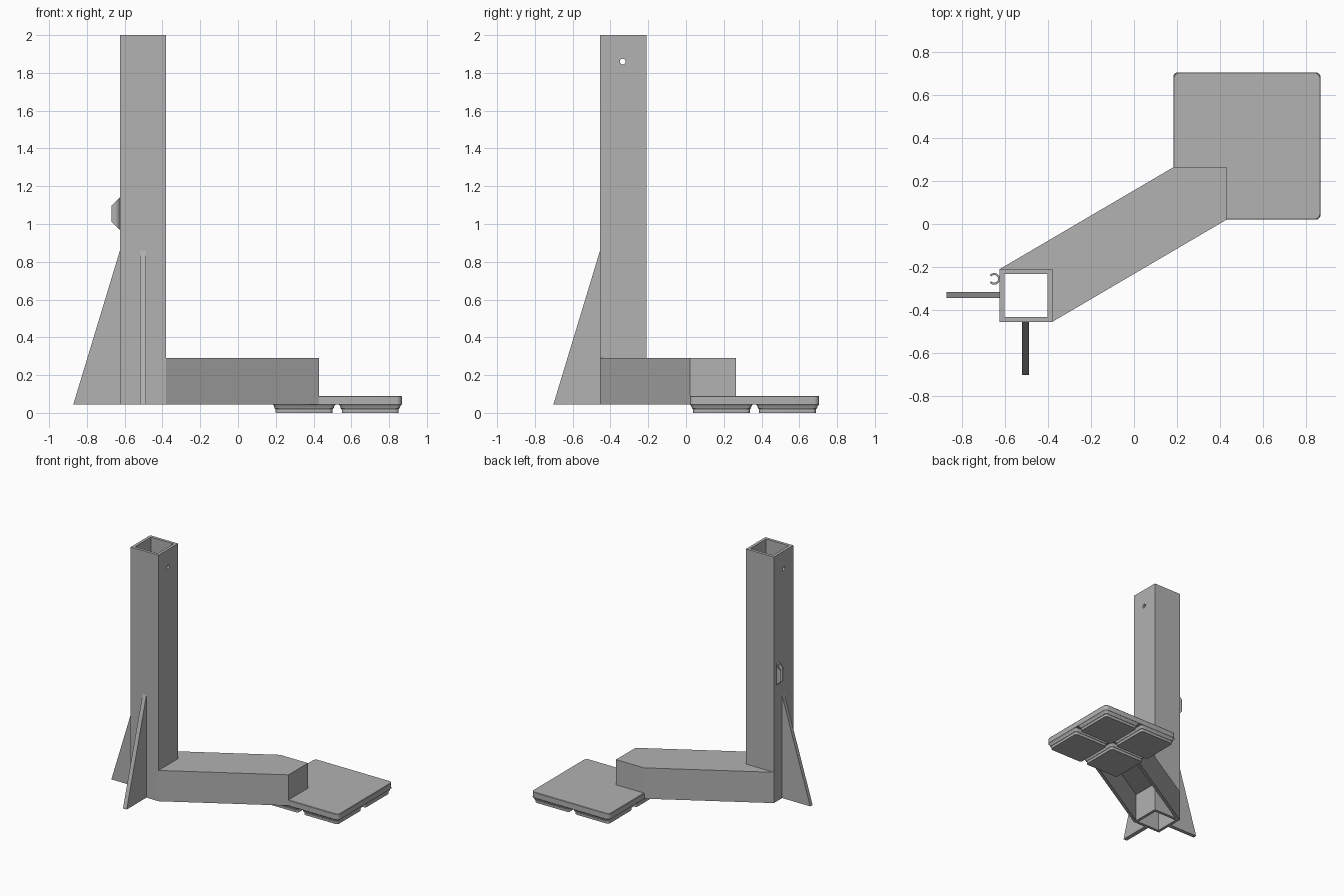
import bpy, bmesh, math
from mathutils import Vector

if "Cube" in bpy.data.objects:
    bpy.data.objects.remove(bpy.data.objects["Cube"])

GREY = (0.445, 0.445, 0.445, 1)
grey = bpy.data.materials.new("plain_grey")
grey.use_nodes = True
grey.diffuse_color = GREY
grey.node_tree.nodes["Principled BSDF"].inputs["Base Color"].default_value = GREY

BASE, WALL = 0.045, 0.023
X0, X1, Y0, Y1 = -0.625, -0.38, -0.455, -0.21     # column footprint
SHIFT = Vector((0.81, 0.475))                      # column to arm end


def make(name, bm):
    bmesh.ops.recalc_face_normals(bm, faces=bm.faces)
    mesh = bpy.data.meshes.new(name)
    bm.to_mesh(mesh)
    bm.free()
    mesh.materials.append(grey)
    obj = bpy.data.objects.new(name, mesh)
    bpy.context.collection.objects.link(obj)
    return obj


def loft(name, rings, caps=True):
    """Skin matching rings of points, with optional end caps."""
    bm = bmesh.new()
    loops = [[bm.verts.new(p) for p in ring] for ring in rings]
    n = len(loops[0])
    for a, b in zip(loops, loops[1:]):
        for i in range(n):
            j = (i + 1) % n
            bm.faces.new((a[i], a[j], b[j], b[i]))
    if caps:
        bm.faces.new(loops[0])
        bm.faces.new(loops[-1])
    return make(name, bm)


def flat(points, z):
    return [(x, y, z) for x, y in points]


def rect(x0, x1, y0, y1):
    return [(x0, y0), (x1, y0), (x1, y1), (x0, y1)]


def rounded(cx, cy, half, r, steps=5):
    pts = []
    for q, (sx, sy) in enumerate([(1, 1), (-1, 1), (-1, -1), (1, -1)]):
        for s in range(steps + 1):
            a = math.pi / 2 * (q + s / steps)
            pts.append((cx + sx * (half - r) + r * math.cos(a),
                        cy + sy * (half - r) + r * math.sin(a)))
    return pts


def select_only(obj):
    bpy.ops.object.select_all(action='DESELECT')
    obj.select_set(True)
    bpy.context.view_layer.objects.active = obj


def apply(obj, mod):
    select_only(obj)
    bpy.ops.object.modifier_apply(modifier=mod.name)


def cut(obj, cutter):
    cutter.hide_render = True
    mod = obj.modifiers.new("cut", 'BOOLEAN')
    mod.operation, mod.solver, mod.object = 'DIFFERENCE', 'EXACT', cutter
    apply(obj, mod)
    bpy.data.objects.remove(cutter)


def smooth(obj):
    select_only(obj)
    bpy.ops.object.shade_smooth_by_angle(angle=math.radians(30))


# Square tube column, open at both ends, with a cross hole near the top
outer = rect(X0, X1, Y0, Y1)
inner = rect(X0 + WALL, X1 - WALL, Y0 + WALL, Y1 - WALL)
column = loft("column", [flat(outer, BASE), flat(outer, 2), flat(inner, 2),
                         flat(inner, BASE), flat(outer, BASE)], caps=False)
bm = bmesh.new()
bm.from_mesh(column.data)
bmesh.ops.remove_doubles(bm, verts=bm.verts, dist=1e-5)
bm.to_mesh(column.data)
bm.free()
hole = [(-0.335 + 0.015 * math.cos(a), 1.86 + 0.015 * math.sin(a))
        for a in (math.tau * i / 20 for i in range(20))]
cut(column, loft("hole_cutter", [[(x, y, z) for y, z in hole] for x in (-0.8, -0.2)]))

# Slanted hollow arm, open underneath
ex0, ex1, ey0, ey1 = X0 + SHIFT.x, X1 + SHIFT.x, Y0 + SHIFT.y, Y1 + SHIFT.y
hexagon = [(X0, Y0), (X1, Y0), (ex1, ey0), (ex1, ey1), (ex0, ey1), (X0, Y1)]
arm = loft("arm", [flat(hexagon, BASE), flat(hexagon, 0.29)])
bm = bmesh.new()
bm.from_mesh(arm.data)
bm.faces.ensure_lookup_table()
under = [f for f in bm.faces if f.normal.z < -0.9]
bmesh.ops.delete(bm, geom=under, context='FACES')
bm.to_mesh(arm.data)
bm.free()
shell = arm.modifiers.new("shell", 'SOLIDIFY')
shell.thickness, shell.offset, shell.use_even_offset = WALL, -1, True
apply(arm, shell)
slot = rect(X0 - 0.01, X1 - 0.001, Y0 - 0.01, Y1 - 0.001)
cut(arm, loft("column_cutter", [flat(slot, -0.1), flat(slot, 0.5)]))

# Foot plate with rounded corners and a slight top bevel
PX, PY, HALF = 0.525, 0.3625, 0.3425
plate = loft("foot_plate", [flat(rounded(PX, PY, h, r), z) for z, h, r in
             [(BASE, HALF, 0.03), (0.086, HALF, 0.03), (0.09, HALF - 0.003, 0.027)]])
smooth(plate)

# Four stepped pads beneath the plate
for sx, side in ((-1, "right"), (1, "left")):
    for sy, end in ((-1, "front"), (1, "back")):
        cx, cy = PX + sx * 0.175, PY + sy * 0.175
        pad = loft(f"pad_{end}_{side}", [flat(rounded(cx, cy, h, 0.02), z) for z, h in
                   [(BASE, 0.167), (0.037, 0.16), (0.024, 0.156), (0.02, 0.151), (0, 0.15)]])
        smooth(pad)

# Triangular fins on two sides of the column
tri = [(0, BASE), (0.247, BASE), (0, 0.86)]
loft("right_fin", [[(X0 - d, y, z) for d, z in tri] for y in (-0.345, -0.315)])
loft("front_fin", [[(x, Y0 - d, z) for d, z in tri] for x in (-0.52, -0.487)])

# Open ring cable clip with slanted ends
CX, CY, STEPS = -0.65, -0.255, 20
arc = [math.radians(-140 + 280 * i / STEPS) for i in range(STEPS + 1)]


def clip_ring(a):
    pts = []
    for r, s in ((0.027, -1), (0.027, 1), (0.018, 1), (0.018, -1)):
        x = CX + r * math.cos(a)
        reach = 0.035 + min(0.05, max(0, x + 0.677))
        pts.append((x, CY + r * math.sin(a), 1.055 + s * reach))
    return pts


smooth(loft("cable_clip", [clip_ring(a) for a in arc]))
